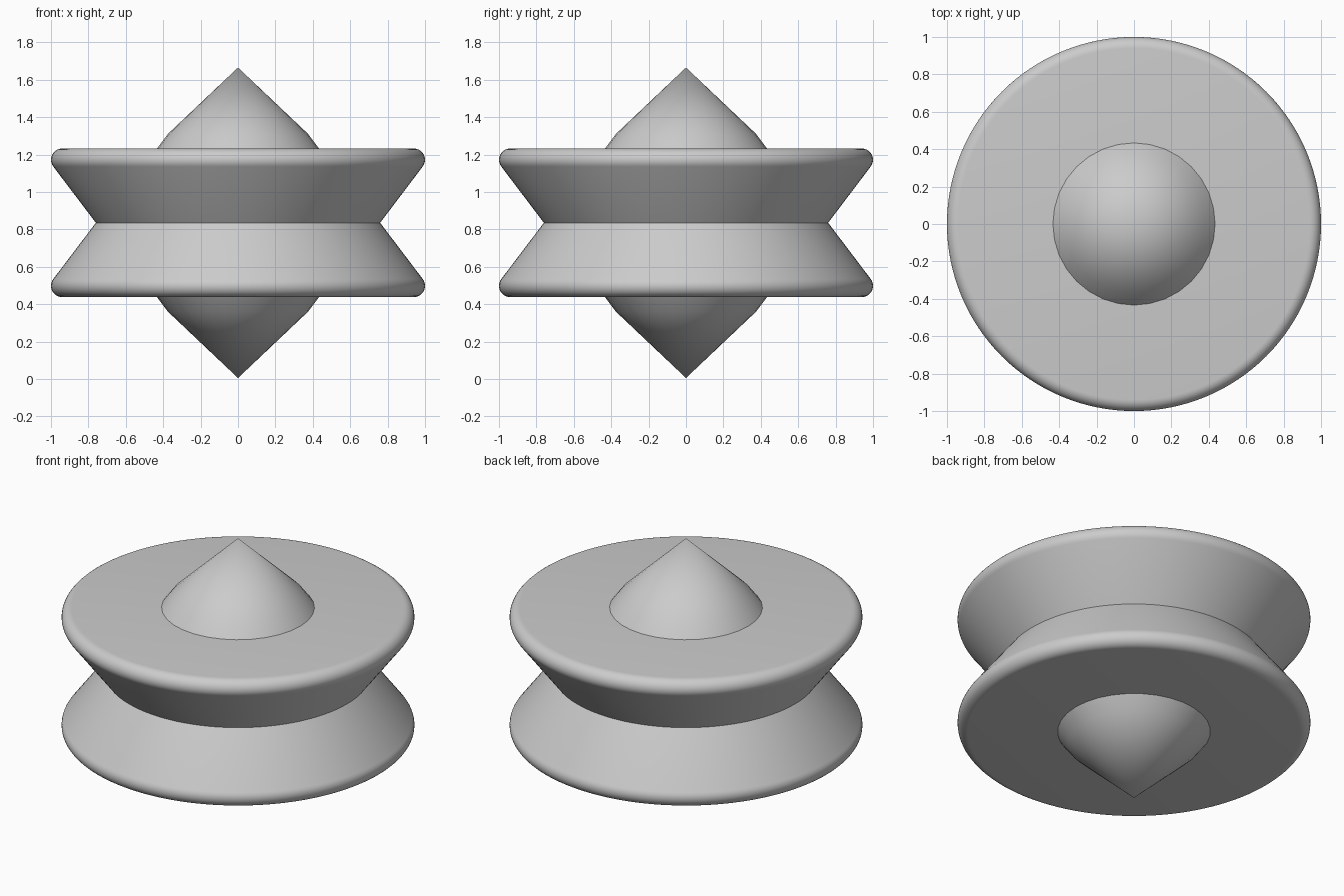
import bpy, bmesh, math

if "Cube" in bpy.data.objects:
    bpy.data.objects.remove(bpy.data.objects["Cube"])

MID = 0.835  # height of the mirror plane


def lathe(name, profile, segments):
    """Spin an (r, z) profile around the z axis into a smooth solid."""
    bm = bmesh.new()
    rings = []
    for r, z in profile:
        if r == 0:
            rings.append([bm.verts.new((0, 0, z))] * segments)
        else:
            rings.append([bm.verts.new((r * math.cos(math.tau * i / segments),
                                        r * math.sin(math.tau * i / segments), z))
                          for i in range(segments)])
    for a, b in zip(rings, rings[1:]):
        for i in range(segments):
            j = (i + 1) % segments
            bm.faces.new(dict.fromkeys((a[i], a[j], b[j], b[i])))
    # Flat discs close any open end
    for ring in (rings[0], rings[-1]):
        if ring[0] != ring[1]:
            bm.faces.new(ring)
    bmesh.ops.recalc_face_normals(bm, faces=bm.faces)
    mesh = bpy.data.meshes.new(name)
    bm.to_mesh(mesh)
    bm.free()
    obj = bpy.data.objects.new(name, mesh)
    bpy.context.collection.objects.link(obj)
    bpy.ops.object.select_all(action='DESELECT')
    obj.select_set(True)
    bpy.context.view_layer.objects.active = obj
    bpy.ops.object.shade_smooth_by_angle(angle=math.radians(35))
    return obj


# Grooved wheel: rounded rim above and below a V-shaped waist
R = 0.06
arc = [math.radians(90 - 127.2 * i / 10) for i in range(11)]
upper = [(1 - R + R * math.cos(a), 0.397 - R + R * math.sin(a)) for a in arc]
half = upper + [(0.76, 0)]
profile = [(r, MID + z) for r, z in half]
profile += [(r, MID - z) for r, z in reversed(upper)]
lathe("grooved_wheel", profile, 128)

# Pointed hubs on both faces, steepening slightly near the base
for name, side in (("upper_point", 1), ("lower_point", -1)):
    lathe(name, [(0, MID + side * 0.83), (0.375, MID + side * 0.475),
                 (0.435, MID + side * 0.395)], 32)
